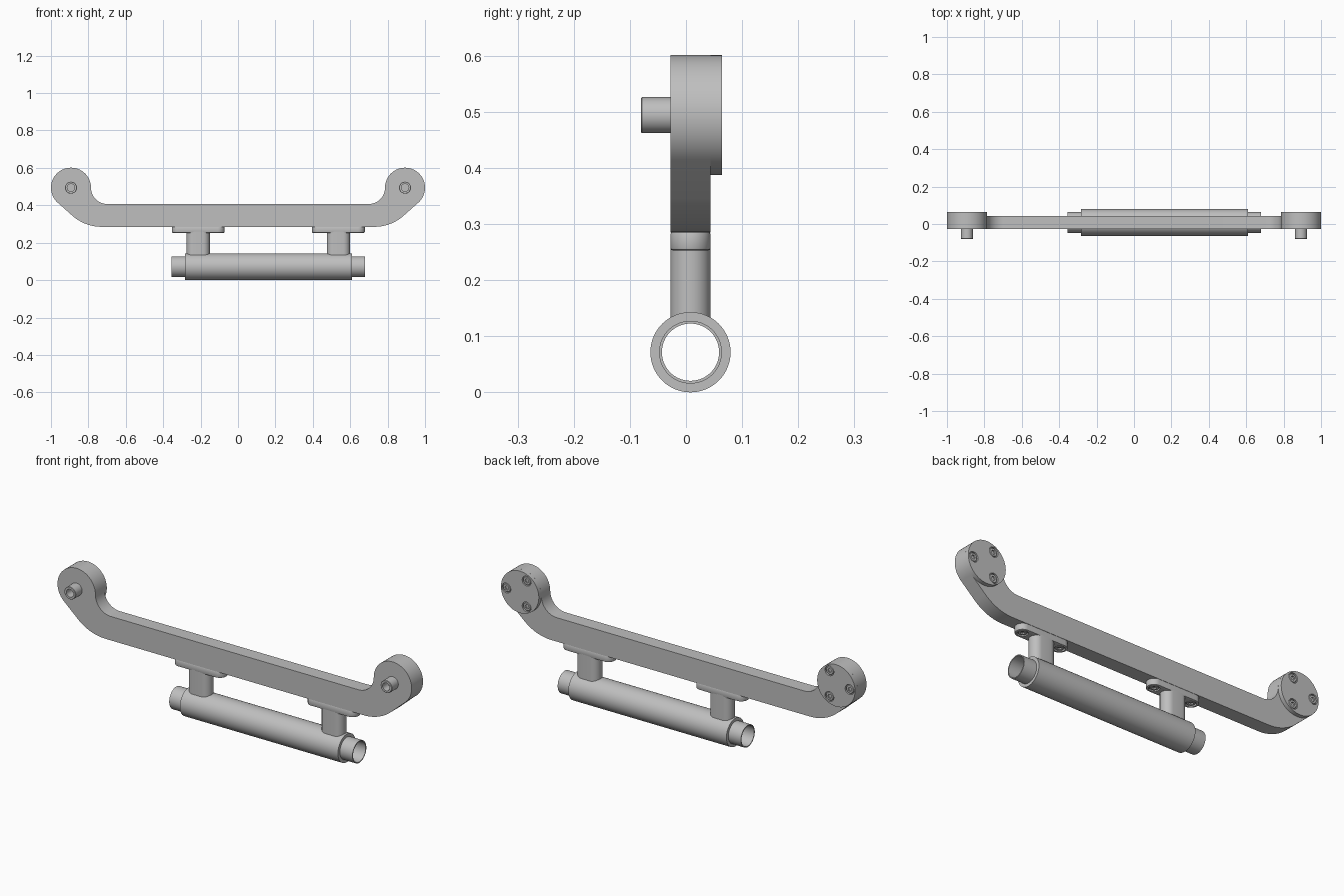
import bpy, bmesh
from math import sin, cos, pi, radians, fmod
from mathutils import Vector

if "Cube" in bpy.data.objects:
    bpy.data.objects.remove(bpy.data.objects["Cube"])

grey = bpy.data.materials.new("plain_grey")
grey.use_nodes = True
tone = (0.52, 0.52, 0.52, 1)
grey.diffuse_color = tone
grey.node_tree.nodes["Principled BSDF"].inputs["Base Color"].default_value = tone


def finish(name, bm):
    bmesh.ops.remove_doubles(bm, verts=bm.verts, dist=1e-5)
    bmesh.ops.recalc_face_normals(bm, faces=bm.faces)
    mesh = bpy.data.meshes.new(name)
    bm.to_mesh(mesh)
    bm.free()
    mesh.materials.append(grey)
    obj = bpy.data.objects.new(name, mesh)
    bpy.context.scene.collection.objects.link(obj)
    return obj


def smooth(obj):
    bpy.ops.object.select_all(action='DESELECT')
    obj.select_set(True)
    bpy.context.view_layer.objects.active = obj
    bpy.ops.object.shade_smooth_by_angle(angle=radians(30))
    return obj


def arc(cx, cz, r, start, end, n=16):
    angles = [radians(start + (end - start) * i / n) for i in range(n + 1)]
    return [(cx + r * cos(a), cz + r * sin(a)) for a in angles]


def prism(name, outline, place, depth):
    """Extrude a flat outline; place maps 2D points into space."""
    bm = bmesh.new()
    face = bm.faces.new([bm.verts.new(place(u, v)) for u, v in outline])
    out = bmesh.ops.extrude_face_region(bm, geom=[face])["geom"]
    moved = [g for g in out if isinstance(g, bmesh.types.BMVert)]
    bmesh.ops.translate(bm, verts=moved, vec=depth)
    return finish(name, bm)


def lathe(name, profile, origin, axis, closed=False, segs=48, hex_radius=None):
    """Turn (radius, distance) points about an axis."""
    bm = bmesh.new()
    turn = Vector(axis).to_track_quat('Z', 'Y')
    rings = []
    for r, t in profile:
        ring = []
        for i in range(segs):
            a = 2 * pi * i / segs
            k = r
            if r == hex_radius:
                k = r * cos(pi / 6) / cos(fmod(a, pi / 3) - pi / 6)
            ring.append(bm.verts.new(Vector(origin) + turn @ Vector((k * cos(a), k * sin(a), t))))
        rings.append(ring)
    pairs = list(zip(rings, rings[1:]))
    if closed:
        pairs.append((rings[-1], rings[0]))
    for a, b in pairs:
        for i in range(segs):
            j = (i + 1) % segs
            bm.faces.new((a[i], a[j], b[j], b[i]))
    return finish(name, bm)


def cylinder(name, r, length, origin, axis):
    return lathe(name, [(0, 0), (r, 0), (r, length), (0, length)], origin, axis)


def bake(obj):
    """Replace the mesh by its modified result."""
    graph = bpy.context.evaluated_depsgraph_get()
    mesh = bpy.data.meshes.new_from_object(obj.evaluated_get(graph))
    obj.modifiers.clear()
    obj.data = mesh


def screw_seat(obj, name, origin, axis):
    """Sink a round pocket into obj and seat a socket screw in it."""
    depth = 0.009
    start = Vector(origin) - Vector(axis) * depth
    cutter = cylinder("pocket_cutter", 0.025, depth * 2, start, axis)
    cutter.hide_render = True
    mod = obj.modifiers.new("pocket", 'BOOLEAN')
    mod.operation = 'DIFFERENCE'
    mod.solver = 'EXACT'
    mod.object = cutter
    bake(obj)
    bpy.data.objects.remove(cutter)
    head = [(0, -0.009), (0.011, -0.009), (0.011, -0.002), (0.019, -0.002),
            (0.021, -0.004), (0.021, -0.012), (0, -0.012)]
    smooth(lathe(name, head, origin, axis, hex_radius=0.011))


FRONT, BACK, MID = -0.0275, 0.044, 0.008
HUB_X, HUB_Z, HUB_R = 0.893, 0.494, 0.107
TUBE_Z = 0.0715

# Main arm: straight bar sweeping up into a round hub at each end
half = (arc(0.73, 0.519, 0.234, -90, -48)
        + arc(HUB_X, HUB_Z, HUB_R, -48, 180, 48)
        + arc(0.699, HUB_Z, 0.087, 0, -90)[1:])
outline = half + [(-x, z) for x, z in reversed(half)]
smooth(prism("main_arm", outline, lambda u, v: (u, FRONT, v), (0, BACK - FRONT, 0)))

# Hub covers with three screws behind, hollow pins in front
for side, s in (("left", 1), ("right", -1)):
    cover = cylinder(side + "_hub_cover", HUB_R, 0.0205, (s * HUB_X, BACK, HUB_Z), (0, 1, 0))
    for i in range(3):
        a = i * 2 * pi / 3
        spot = (s * (HUB_X + 0.076 * cos(a)), BACK + 0.0205, HUB_Z + 0.076 * sin(a))
        screw_seat(cover, f"{side}_cover_screw_{i + 1}", spot, (0, 1, 0))
    smooth(cover)
    pin = [(0, 0), (0.032, 0), (0.032, 0.051), (0.030, 0.053),
           (0.020, 0.053), (0.020, 0.010), (0, 0.010)]
    smooth(lathe(side + "_pin", pin, (s * HUB_X, FRONT, HUB_Z), (0, -1, 0)))


# Hangers: rounded post under a screwed flange
def stadium(cx, half_length):
    r = (BACK - FRONT) / 2
    d = half_length - r
    return arc(cx + d, MID, r, -90, 90) + arc(cx - d, MID, r, 90, 270)


for side, x in (("left", 0.537), ("right", -0.213)):
    smooth(prism(side + "_post", stadium(x, 0.062),
                 lambda u, v: (u, v, 0.125), (0, 0, 0.135)))
    flange = prism(side + "_flange", stadium(x, 0.141),
                   lambda u, v: (u, v, 0.253), (0, 0, 0.033))
    bevel = flange.modifiers.new("soft_edge", 'BEVEL')
    bevel.width = 0.004
    bevel.segments = 2
    bake(flange)
    for i, dx in enumerate((-0.105, 0.105)):
        screw_seat(flange, f"{side}_flange_screw_{i + 1}", (x + dx, MID, 0.253), (0, 0, -1))
    smooth(flange)


# Tubes: thick sleeve around a longer thin liner
def tube(name, outer, inner, x0, x1):
    wall = [(inner, 0), (outer, 0), (outer, x1 - x0), (inner, x1 - x0)]
    smooth(lathe(name, wall, (x0, MID, TUBE_Z), (1, 0, 0), closed=True, segs=64))


tube("sleeve_tube", 0.0715, 0.055, -0.284, 0.609)
tube("liner_tube", 0.056, 0.051, -0.355, 0.680)
